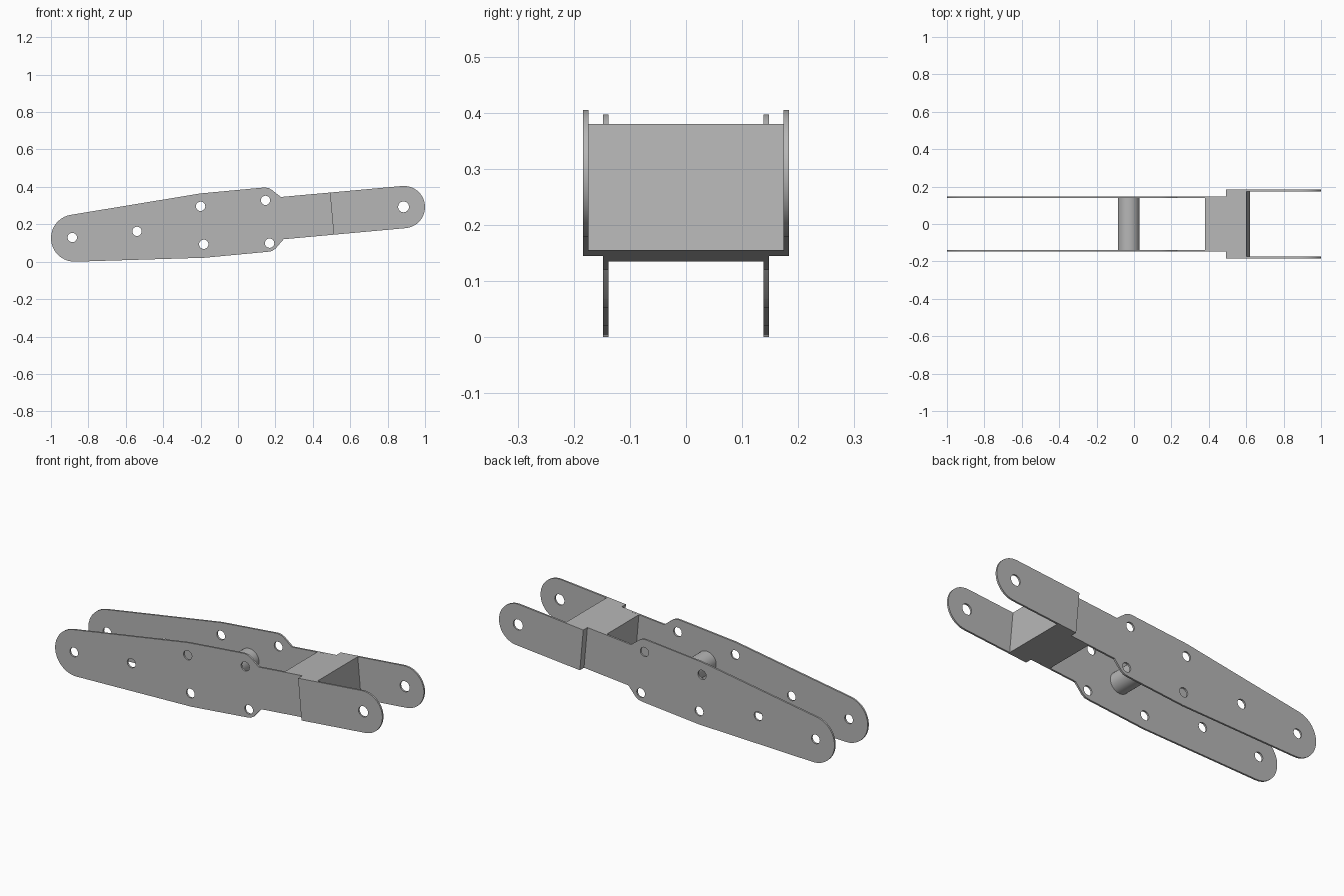
import bpy, bmesh, math
from mathutils import Vector

cube = bpy.data.objects.get("Cube")
if cube:
    bpy.data.objects.remove(cube, do_unlink=True)

steel = bpy.data.materials.new("plain_grey")
steel.use_nodes = True
GREY = (0.47, 0.47, 0.47, 1)
steel.diffuse_color = GREY
steel.node_tree.nodes["Principled BSDF"].inputs["Base Color"].default_value = GREY


def arc(cx, cz, r, start, end, steps):
    """Points on an arc, angles in degrees."""
    angles = [math.radians(start + (end - start) * i / steps) for i in range(steps + 1)]
    return [(cx + r * math.cos(a), cz + r * math.sin(a)) for a in angles]


def finish(obj):
    obj.data.materials.clear()
    obj.data.materials.append(steel)
    bpy.ops.object.select_all(action='DESELECT')
    obj.select_set(True)
    bpy.context.view_layer.objects.active = obj
    bpy.ops.object.shade_smooth_by_angle(angle=math.radians(30))


def slab(name, outline, holes, y, half):
    """Extrude an x-z outline with round holes to a slab centred on y."""
    curve = bpy.data.curves.new(name, 'CURVE')
    curve.dimensions = '2D'
    curve.fill_mode = 'BOTH'
    curve.extrude = half
    loops = [outline] + [arc(x, z, r, 0, 360, 24)[:-1] for x, z, r in holes]
    for loop in loops:
        spline = curve.splines.new('POLY')
        spline.points.add(len(loop) - 1)
        for point, (x, z) in zip(spline.points, loop):
            point.co = (x, z, 0, 1)
        spline.use_cyclic_u = True
    helper = bpy.data.objects.new(name + "_profile", curve)
    bpy.context.collection.objects.link(helper)
    bpy.context.view_layer.update()
    evaluated = helper.evaluated_get(bpy.context.evaluated_depsgraph_get())
    mesh = bpy.data.meshes.new_from_object(evaluated)
    bpy.data.objects.remove(helper, do_unlink=True)

    # Stand the slab upright and weld its caps to its sides
    bm = bmesh.new()
    bm.from_mesh(mesh)
    for v in bm.verts:
        v.co = Vector((v.co.x, y - v.co.z, v.co.y))
    bmesh.ops.remove_doubles(bm, verts=bm.verts, dist=0.0001)
    bmesh.ops.recalc_face_normals(bm, faces=bm.faces)
    bm.to_mesh(mesh)
    bm.free()
    obj = bpy.data.objects.new(name, mesh)
    bpy.context.collection.objects.link(obj)
    finish(obj)


# Tilted frame of the fork end: s runs back from the pivot, t runs across
TILT = math.atan(0.0909)
PIVOT = (0.887, 0.292)
R = 0.113


def fork_point(s, t):
    c, n = math.cos(TILT), math.sin(TILT)
    return (PIVOT[0] - s * c - t * n, PIVOT[1] - s * n + t * c)


def fork_box(s0, s1):
    return [fork_point(s0, R), fork_point(s1, R), fork_point(s1, -R), fork_point(s0, -R)]


STEP, BLOCK_FRONT, BLOCK_BACK = 0.387, 0.277, 0.498
deg = math.degrees(TILT)

# Long link plate outline: round end, waist, neck up to the step
link = arc(-0.874, 0.126, 0.126, 99.5, 271, 20)
link += [(-0.18, 0.021), (0.16, 0.053), (0.182, 0.057), (0.2, 0.069), (0.244, 0.12)]
link += [fork_point(STEP, -R), fork_point(STEP, R)]
link += [(0.229, 0.346), (0.182, 0.383), (0.165, 0.393), (0.143, 0.397), (-0.2, 0.365)]
link_holes = [(x, z, 0.025) for x, z in (
    (-0.886, 0.129), (-0.54, 0.162), (-0.2, 0.296),
    (-0.183, 0.093), (0.147, 0.328), (0.169, 0.099))]

# Fork plate outline: straight from the step to a round end
fork = [fork_point(STEP, R), fork_point(STEP, -R)]
fork += arc(*PIVOT, R, deg - 90, deg + 90, 20)
fork_holes = [(0.885, 0.293, 0.029)]

for side, sign in (("left", 1), ("right", -1)):
    slab(side + "_link_plate", link, link_holes, sign * 0.143, 0.005)
    slab(side + "_fork_plate", fork, fork_holes, sign * 0.179, 0.005)

# Solid block joining the plates, narrow behind the step and wide ahead of it
slab("narrow_block", fork_box(STEP, BLOCK_BACK), [], 0, 0.138)
slab("wide_block", fork_box(BLOCK_FRONT, STEP), [], 0, 0.174)

# Round spacer bar between the link plates
bpy.ops.mesh.primitive_cylinder_add(
    vertices=32, radius=0.058, depth=0.276,
    location=(-0.028, 0, 0.212), rotation=(math.pi / 2, 0, 0))
bar = bpy.context.object
bar.name = "spacer_bar"
finish(bar)
